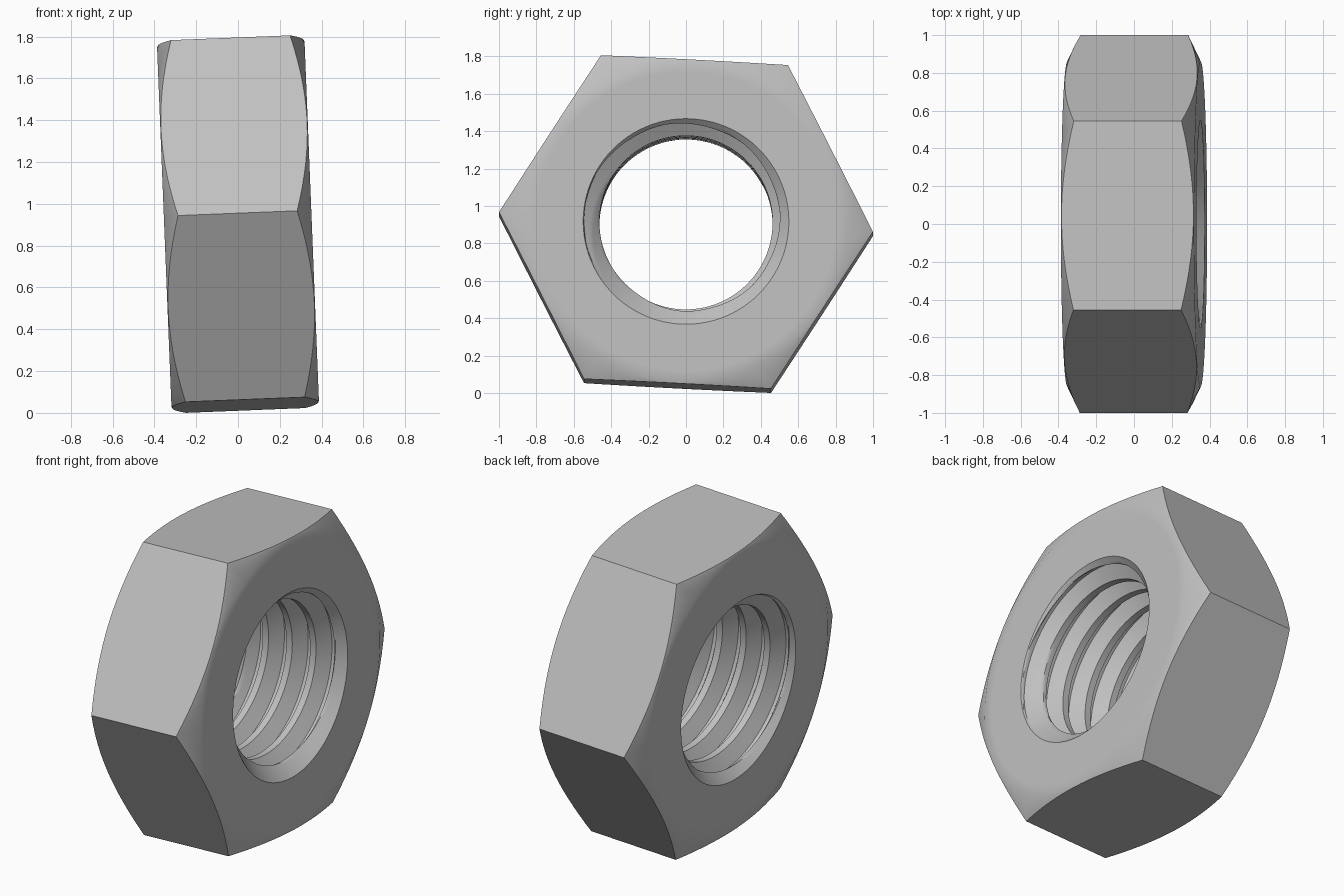
import bpy, bmesh, math

if "Cube" in bpy.data.objects:
    bpy.data.objects.remove(bpy.data.objects["Cube"])

HALF = 0.353            # half thickness
APOTHEM = 0.867         # half width across flats
CHAMFER_R = 0.86        # radius where the outer chamfer starts
CHAMFER_SLOPE = 0.48
MINOR, MAJOR, PITCH = 0.463, 0.545, 0.16
SINK_R, SINK_SLOPE = 0.55, 1.0   # countersink at both ends of the bore
N = 96                  # angular steps, 16 per hexagon side
TURN = math.radians(-3)

steel = bpy.data.materials.new("steel grey")
steel.diffuse_color = (0.53, 0.53, 0.53, 1)
steel.use_nodes = True
steel.node_tree.nodes["Principled BSDF"].inputs["Base Color"].default_value = steel.diffuse_color


def thread_radius(s):
    """Trapezoid thread: flat crest, flank, narrow root, flank."""
    if s <= 0.25:
        return MINOR
    t = min((s - 0.25) / 0.3125, (1 - s) / 0.3125, 1)
    return MINOR + (MAJOR - MINOR) * t


def samples(a, b, n):
    return [a + (b - a) * i / n for i in range(n)]


PROFILE = (samples(0, 0.25, 4) + samples(0.25, 0.5625, 6)
           + samples(0.5625, 0.6875, 2) + samples(0.6875, 1, 6))


def bore_point(x, r):
    """Keep a thread point inside the nut and outside the countersinks."""
    x = max(-HALF, min(HALF, x))
    return x, max(r, SINK_R - (HALF - abs(x)) / SINK_SLOPE)


def section(i):
    """Closed loop of (x, radius) points at angular step i."""
    bore = [bore_point(PITCH * (k + s + i / N), thread_radius(s))
            for k in range(-5, 5) for s in PROFILE]
    a = (i % (N // 6)) * 2 * math.pi / N - math.pi / 6
    rim = APOTHEM / math.cos(a)
    edge = HALF - (rim - CHAMFER_R) * CHAMFER_SLOPE
    half = [(HALF, 0.8), (HALF, CHAMFER_R), (edge, rim)]
    return bore + half + [(-x, r) for x, r in reversed(half)]


# Nut: sweep the section round the axis, the bore advancing one pitch per turn
bm = bmesh.new()
columns = []
for i in range(N + 1):
    a = TURN + 2 * math.pi * i / N
    columns.append([bm.verts.new((x, r * math.cos(a), r * math.sin(a)))
                    for x, r in section(i)])
for c, d in zip(columns, columns[1:]):
    for j in range(len(c)):
        k = (j + 1) % len(c)
        bm.faces.new((c[j], c[k], d[k], d[j]))
bmesh.ops.remove_doubles(bm, verts=bm.verts, dist=0.0002)
bmesh.ops.dissolve_degenerate(bm, dist=0.0001, edges=bm.edges)
bmesh.ops.recalc_face_normals(bm, faces=bm.faces)
mesh = bpy.data.meshes.new("hex_nut")
bm.to_mesh(mesh)
bm.free()
mesh.materials.append(steel)

nut = bpy.data.objects.new("hex_nut", mesh)
bpy.context.collection.objects.link(nut)
nut.location.z = 0.903
nut.rotation_euler.y = -0.04    # slight lean

bpy.context.view_layer.objects.active = nut
nut.select_set(True)
bpy.ops.object.shade_smooth_by_angle(angle=math.radians(30))
